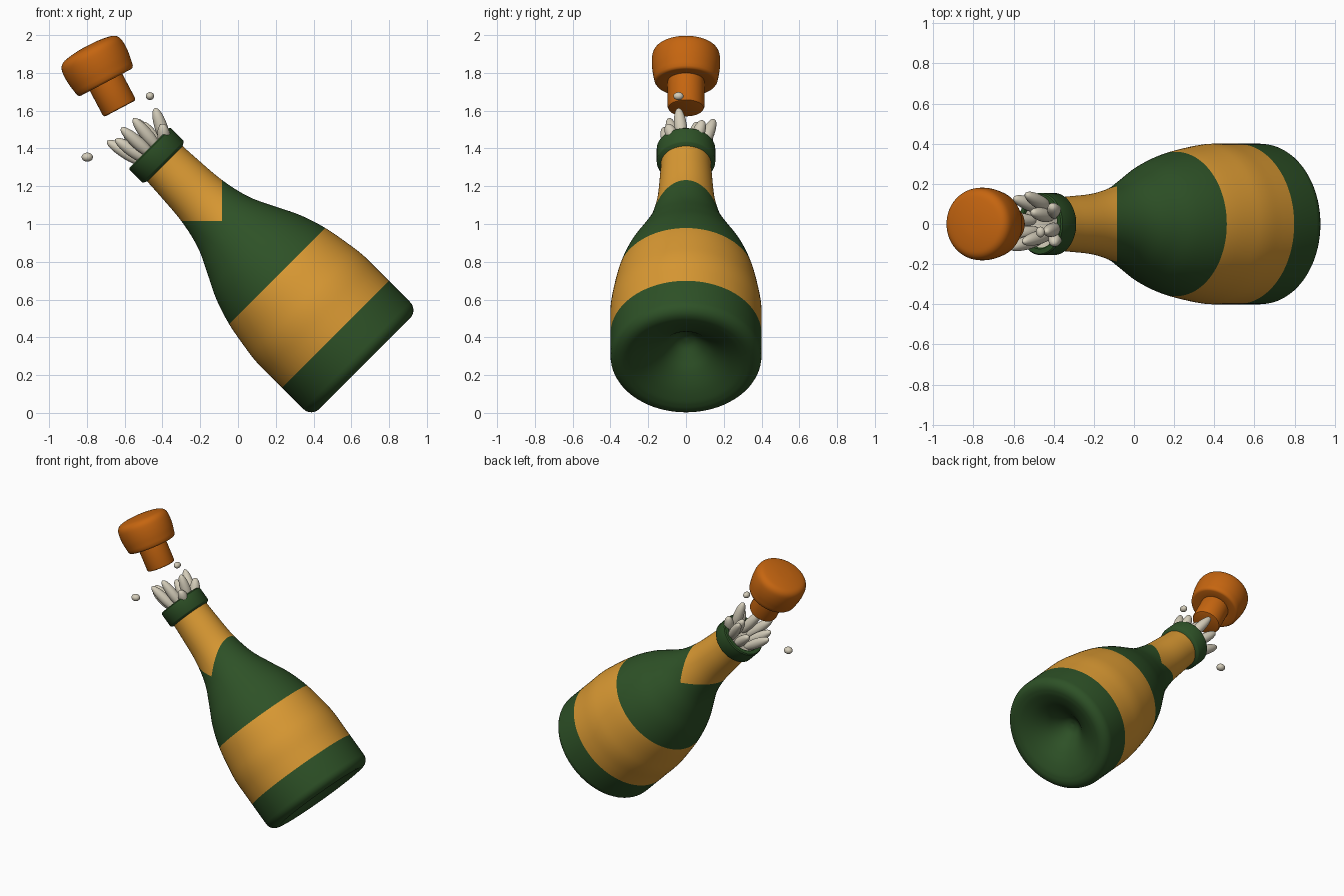
import bpy, bmesh, math
from mathutils import Vector, Matrix

if "Cube" in bpy.data.objects:
    bpy.data.objects.remove(bpy.data.objects["Cube"])


def material(name, rgb):
    m = bpy.data.materials.new(name)
    m.diffuse_color = (*rgb, 1)
    m.use_nodes = True
    m.node_tree.nodes["Principled BSDF"].inputs["Base Color"].default_value = m.diffuse_color
    return m


GREEN = material("bottle green", (0.027, 0.083, 0.02))
GOLD = material("label gold", (0.70, 0.32, 0.033))
CORK = material("cork orange", (0.56, 0.13, 0.005))
FOAM = material("foam cream", (0.66, 0.61, 0.49))


def catmull(points, steps):
    """Smooth curve through (radius, height) points."""
    p = [Vector(q) for q in points]
    p = [2 * p[0] - p[1]] + p + [2 * p[-1] - p[-2]]
    out = []
    for i in range(1, len(p) - 2):
        a, b, c, d = p[i - 1:i + 3]
        for k in range(steps):
            t = k / steps
            q = 0.5 * (2 * b + (c - a) * t + (2 * a - 5 * b + 4 * c - d) * t * t
                       + (3 * b - a - 3 * c + d) * t ** 3)
            out.append((max(q.x, 0), q.y))
    return out + [tuple(points[-1])]


def lathe(profile, sides):
    """Spin a profile around local z; radius 0 becomes a pole."""
    bm = bmesh.new()
    rings = []
    for r, h in profile:
        n = 1 if r < 1e-5 else sides
        rings.append([bm.verts.new((r * math.cos(2 * math.pi * i / sides),
                                    r * math.sin(2 * math.pi * i / sides), h)) for i in range(n)])
    for a, b in zip(rings, rings[1:]):
        for i in range(sides):
            j = (i + 1) % sides
            quad = [a[i % len(a)], a[j % len(a)], b[j % len(b)], b[i % len(b)]]
            bm.faces.new(list(dict.fromkeys(quad)))
    bmesh.ops.recalc_face_normals(bm, faces=bm.faces)
    return bm


def finish(bm, name, mats, matrix=Matrix(), angle=40):
    me = bpy.data.meshes.new(name)
    bm.to_mesh(me)
    bm.free()
    for m in mats:
        me.materials.append(m)
    me.shade_smooth()
    me.set_sharp_from_angle(angle=math.radians(angle))
    ob = bpy.data.objects.new(name, me)
    ob.matrix_world = matrix
    bpy.context.collection.objects.link(ob)
    return ob


# Bottle frame: leaning 45 degrees, origin at the middle of the base
TILT = Matrix.Translation((0.671, 0, 0.261)) @ Matrix.Rotation(math.radians(-45), 4, 'Y')

# Bottle body: hollow base, rounded heel, shoulder, neck
punt = catmull([(0, 0.2), (0.05, 0.185), (0.1, 0.14), (0.15, 0.09), (0.22, 0.04),
                (0.29, 0.008), (0.33, 0)], 4)
heel = [(0.34 + 0.06 * math.sin(a), 0.06 - 0.06 * math.cos(a))
        for a in (math.pi / 2 * k / 6 for k in range(7))]
shoulder = catmull([(0.4, 0.3), (0.4, 0.40), (0.39, 0.49), (0.36, 0.655), (0.313, 0.80),
                    (0.252, 0.925), (0.19, 1.06), (0.153, 1.22), (0.138, 1.40), (0.132, 1.506)], 5)
bm = lathe(punt + heel + shoulder, 80)


def cut(co, no, above):
    faces = [f for f in bm.faces if f.calc_center_median().z > above]
    geom = set(faces)
    for f in faces:
        geom.update(f.edges)
        geom.update(f.verts)
    bmesh.ops.bisect_plane(bm, geom=list(geom), plane_co=co, plane_no=no, dist=1e-5)


# Crisp label edges and the pointed lower edge of the neck foil
cut((0, 0, 0.22), (0, 0, 1), 0.05)
cut((0, 0, 0.655), (0, 0, 1), 0.3)
for side in (-1, 1):
    cut((0, 0, 1.068), (side, 0, 1), 0.85)
for f in bm.faces:
    c = f.calc_center_median()
    label = 0.22 < c.z < 0.655
    foil = c.z > 1.068 + abs(c.x)
    f.material_index = int(label or foil)
finish(bm, "bottle", [GREEN, GOLD], TILT)

# Lip ring around the mouth
lip = [(0.12, 1.49), (0.15, 1.506), (0.155, 1.512), (0.155, 1.607), (0.149, 1.614),
       (0.124, 1.614), (0.118, 1.608), (0.118, 1.49), (0.12, 1.49)]
finish(lathe(lip, 64), "lip_ring", [GREEN], TILT)

# Foam filling the mouth
finish(lathe([(0, 1.57), (0.06, 1.575), (0.1, 1.6), (0.119, 1.605), (0.119, 1.5), (0, 1.5)], 48),
       "foam_pool", [FOAM], TILT)

# Foam jets spraying out of the mouth
mouth = TILT @ Vector((0, 0, 1.56))
axis = (TILT.to_3x3() @ Vector((0, 0, 1))).normalized()
tips = [(-0.44, -0.04, 1.615), (-0.54, 0.15, 1.555), (-0.62, -0.12, 1.51), (-0.695, 0.03, 1.44),
        (-0.60, 0.13, 1.47), (-0.41, 0.09, 1.55), (-0.40, -0.10, 1.53), (-0.555, -0.09, 1.56),
        (-0.65, -0.06, 1.45), (-0.51, 0.06, 1.54)]
for i, tip in enumerate(tips):
    tip = Vector(tip)
    radial = (tip - mouth) - axis * (tip - mouth).dot(axis)
    base = mouth + radial * min(0.55, 0.08 / max(radial.length, 0.01))
    d = tip - base
    jet = catmull([(0, 0), (0.022, 0.1), (0.034, 0.4), (0.03, 0.72), (0.017, 0.93), (0, 1)], 4)
    bm = lathe([(r, h * d.length) for r, h in jet], 20)
    rot = d.to_track_quat('Z', 'Y').to_matrix().to_4x4()
    finish(bm, f"foam_jet_{i + 1}", [FOAM], Matrix.Translation(base) @ rot, 80)

# Loose droplets
for i, (pos, size) in enumerate([((-0.466, -0.04, 1.677), (0.022, 0.027, 0.021)),
                                 ((-0.798, -0.05, 1.354), (0.03, 0.027, 0.024))]):
    bm = bmesh.new()
    bmesh.ops.create_uvsphere(bm, u_segments=20, v_segments=12, radius=1)
    bmesh.ops.scale(bm, vec=size, verts=bm.verts)
    finish(bm, f"droplet_{i + 1}", [FOAM], Matrix.Translation(pos), 80)

# Flying cork: stem and wide rounded head
cork = [(0, 0), (0.085, 0), (0.093, 0.003), (0.097, 0.012), (0.097, 0.162), (0.15, 0.157),
        (0.16, 0.16), (0.167, 0.17)]
cork += catmull([(0.171, 0.19), (0.179, 0.24), (0.181, 0.29), (0.175, 0.33), (0.155, 0.354),
                 (0.12, 0.365), (0.06, 0.373), (0, 0.375)], 4)
finish(lathe(cork, 64), "cork", [CORK],
       Matrix.Translation((-0.625, 0, 1.611)) @ Matrix.Rotation(math.radians(-27.9), 4, 'Y'))
